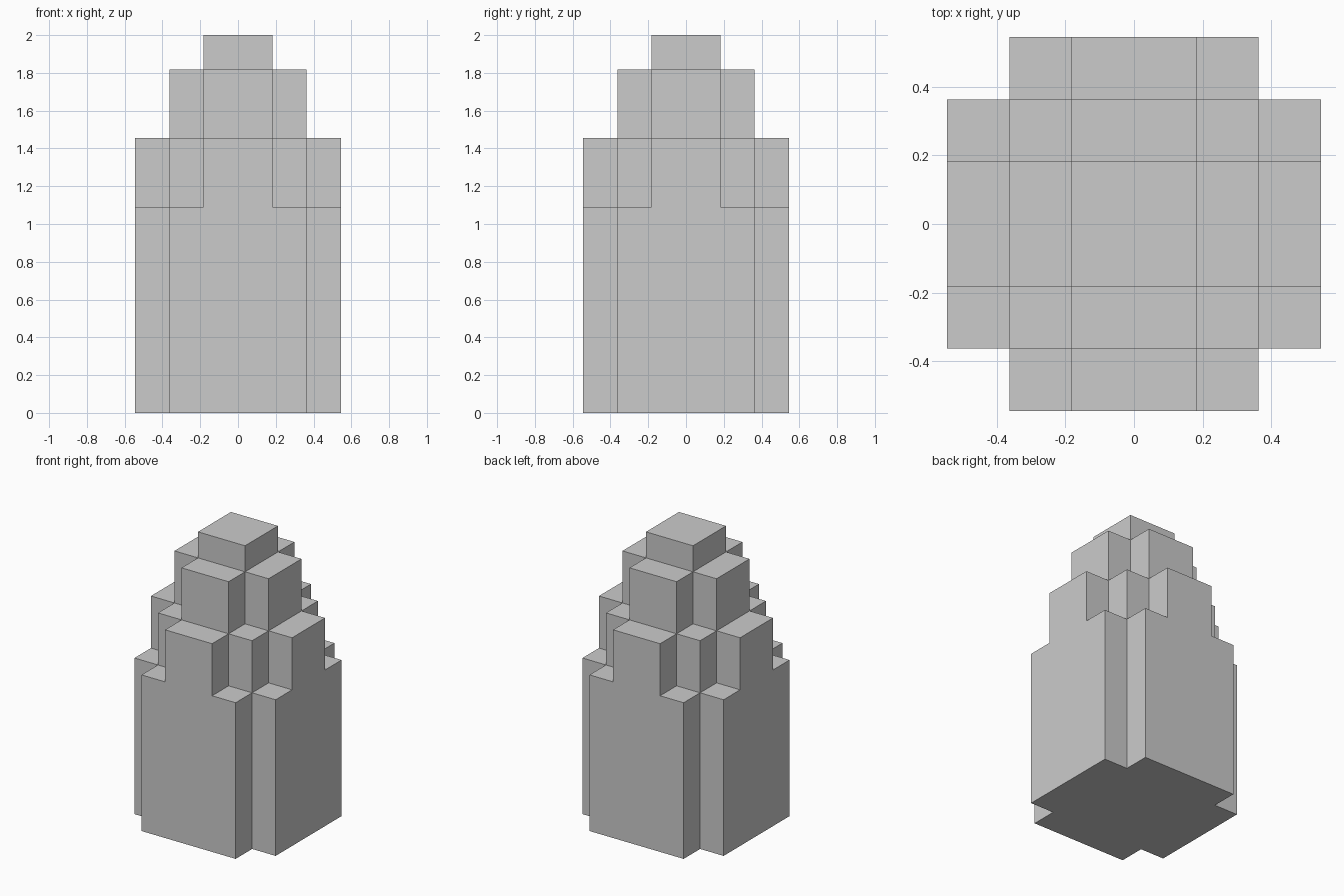
import bpy, bmesh
from mathutils import Vector

if "Cube" in bpy.data.objects:
    bpy.data.objects.remove(bpy.data.objects["Cube"])

U = 2 / 11  # one step of the tower

# Tiers: (bottom, top, half-depth in y for each column step away from x = 0)
TIERS = [
    (0, 6, (3, 3, 2)),    # base with notched corners
    (6, 8, (3, 2, 1)),    # stepped shoulder
    (8, 10, (2, 1, 0)),   # cross-shaped upper block
    (10, 11, (1, 0, 0)),  # cap
]


def solid(x, y, z):
    """True if the unit cell with this lower corner is inside the tower."""
    cx = x if x >= 0 else -x - 1
    cy = y if y >= 0 else -y - 1
    return cx < 3 and any(lo <= z < hi and cy < depth[cx] for lo, hi, depth in TIERS)


bm = bmesh.new()
axes = [Vector((1, 0, 0)), Vector((0, 1, 0)), Vector((0, 0, 1))]

# Outer skin only: a face wherever a filled cell meets an empty one
for x in range(-3, 3):
    for y in range(-3, 3):
        for z in range(11):
            if not solid(x, y, z):
                continue
            for i in range(3):
                a, b, n = axes[(i + 1) % 3], axes[(i + 2) % 3], axes[i]
                for side in (-1, 1):
                    step = n * side
                    if solid(x + int(step.x), y + int(step.y), z + int(step.z)):
                        continue
                    o = Vector((x, y, z)) + (n if side > 0 else Vector())
                    quad = [o, o + a, o + a + b, o + b]
                    if side < 0:
                        quad.reverse()
                    bm.faces.new([bm.verts.new(p * U) for p in quad])

# Weld and merge into large flat faces
bmesh.ops.remove_doubles(bm, verts=bm.verts[:], dist=1e-4)
bmesh.ops.dissolve_limit(bm, angle_limit=0.01, verts=bm.verts[:], edges=bm.edges[:])
bmesh.ops.recalc_face_normals(bm, faces=bm.faces[:])

mesh = bpy.data.meshes.new("stepped_tower")
bm.to_mesh(mesh)
bm.free()
bpy.context.collection.objects.link(bpy.data.objects.new("stepped_tower", mesh))
